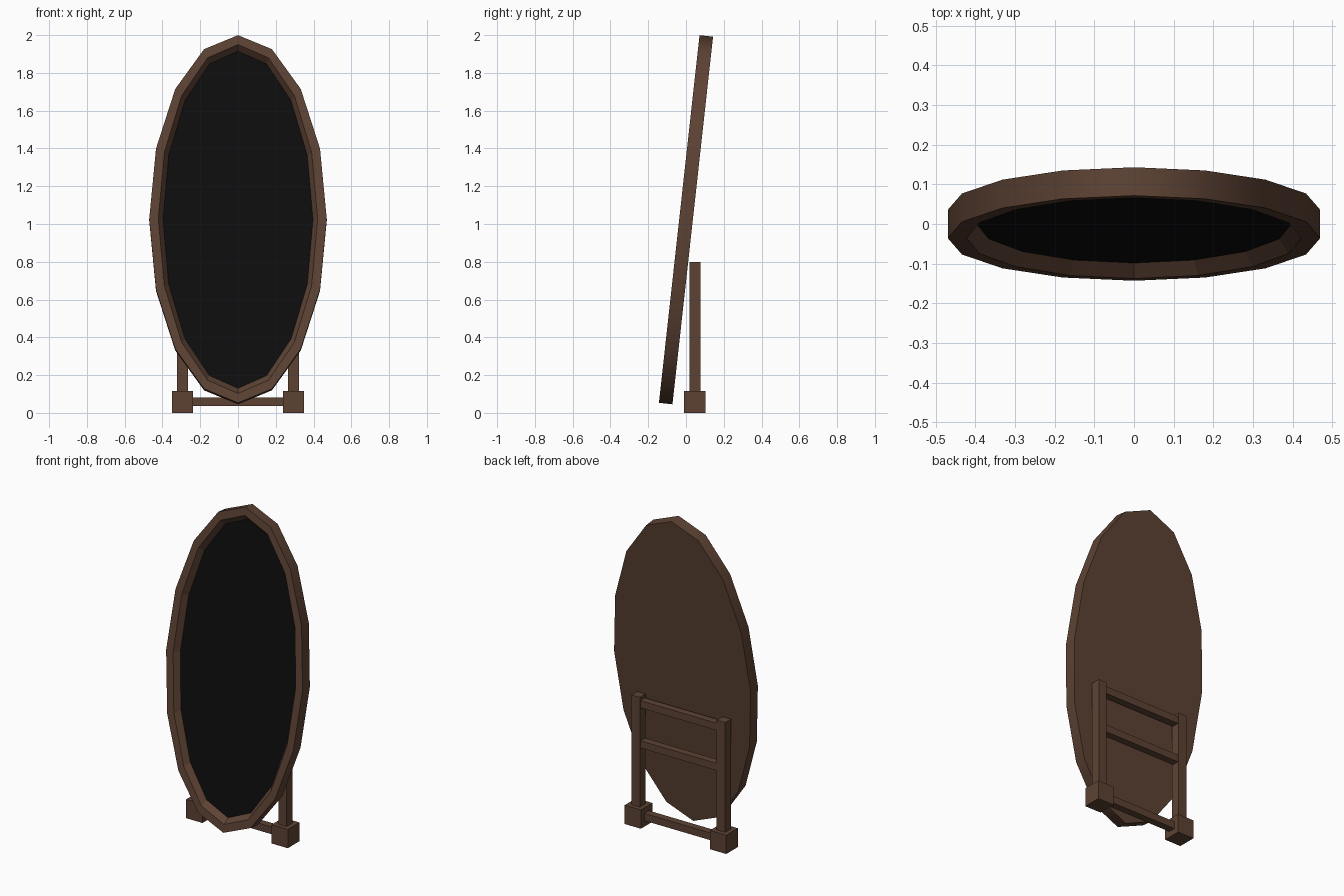
import bpy, bmesh
from math import sin, cos, pi, radians

if "Cube" in bpy.data.objects:
    bpy.data.objects.remove(bpy.data.objects["Cube"])

SIDES = 16
TILT = radians(-6.3)
CENTRE = (0, 0, 1.0225)


def material(name, rgb):
    m = bpy.data.materials.new(name)
    m.diffuse_color = (*rgb, 1)
    m.use_nodes = True
    m.node_tree.nodes["Principled BSDF"].inputs["Base Color"].default_value = m.diffuse_color
    return m


WOOD = material("dark_wood", (0.11, 0.055, 0.034))
GLASS = material("black_glass", (0.004, 0.004, 0.004))


def finish(bm, name, mat):
    me = bpy.data.meshes.new(name)
    bm.to_mesh(me)
    bm.free()
    me.materials.append(mat)
    ob = bpy.data.objects.new(name, me)
    bpy.context.collection.objects.link(ob)
    return ob


def ring(bm, rx, rz, y):
    return [bm.verts.new((rx * sin(2 * pi * i / SIDES), y, rz * cos(2 * pi * i / SIDES)))
            for i in range(SIDES)]


def box(name, x, y, z):
    """Box from (min, max) pairs."""
    bm = bmesh.new()
    bmesh.ops.create_cube(bm, size=1)
    for v in bm.verts:
        v.co = [sum(r) / 2 + c * (r[1] - r[0]) for r, c in zip((x, y, z), v.co)]
    return finish(bm, name, WOOD)


# Oval frame: closed back, smooth rim, flat front band, bevel down to the glass
bm = bmesh.new()
profile = [(0.47, 0.979, 0.036), (0.47, 0.979, -0.036), (0.422, 0.929, -0.036), (0.397, 0.898, 0.0)]
rings = [ring(bm, *p) for p in profile]
bm.faces.new(rings[0])
for k, (a, b) in enumerate(zip(rings, rings[1:])):
    for i in range(SIDES):
        j = (i + 1) % SIDES
        f = bm.faces.new((a[i], b[i], b[j], a[j]))
        f.smooth = k == 0
bmesh.ops.recalc_face_normals(bm, faces=bm.faces)
frame = finish(bm, "oval_frame", WOOD)

# Mirror glass, recessed to the middle of the frame
bm = bmesh.new()
bm.faces.new(ring(bm, *profile[-1])[::-1])
glass = finish(bm, "mirror_glass", GLASS)

for ob in (frame, glass):
    ob.location = CENTRE
    ob.rotation_euler.x = TILT

# Stand: two posts on block feet
for side, s in (("left", -1), ("right", 1)):
    box(side + "_foot", sorted((s * 0.238, s * 0.35)), (-0.01, 0.104), (0, 0.117))
    box(side + "_post", sorted((s * 0.265, s * 0.323)), (0.018, 0.076), (0.117, 0.8))

# Cross rails
for name, z in (("bottom_rail", 0.06), ("middle_rail", 0.505), ("top_rail", 0.755)):
    box(name, (-0.265, 0.265), (0.025, 0.07), (z - 0.0225, z + 0.0225))
